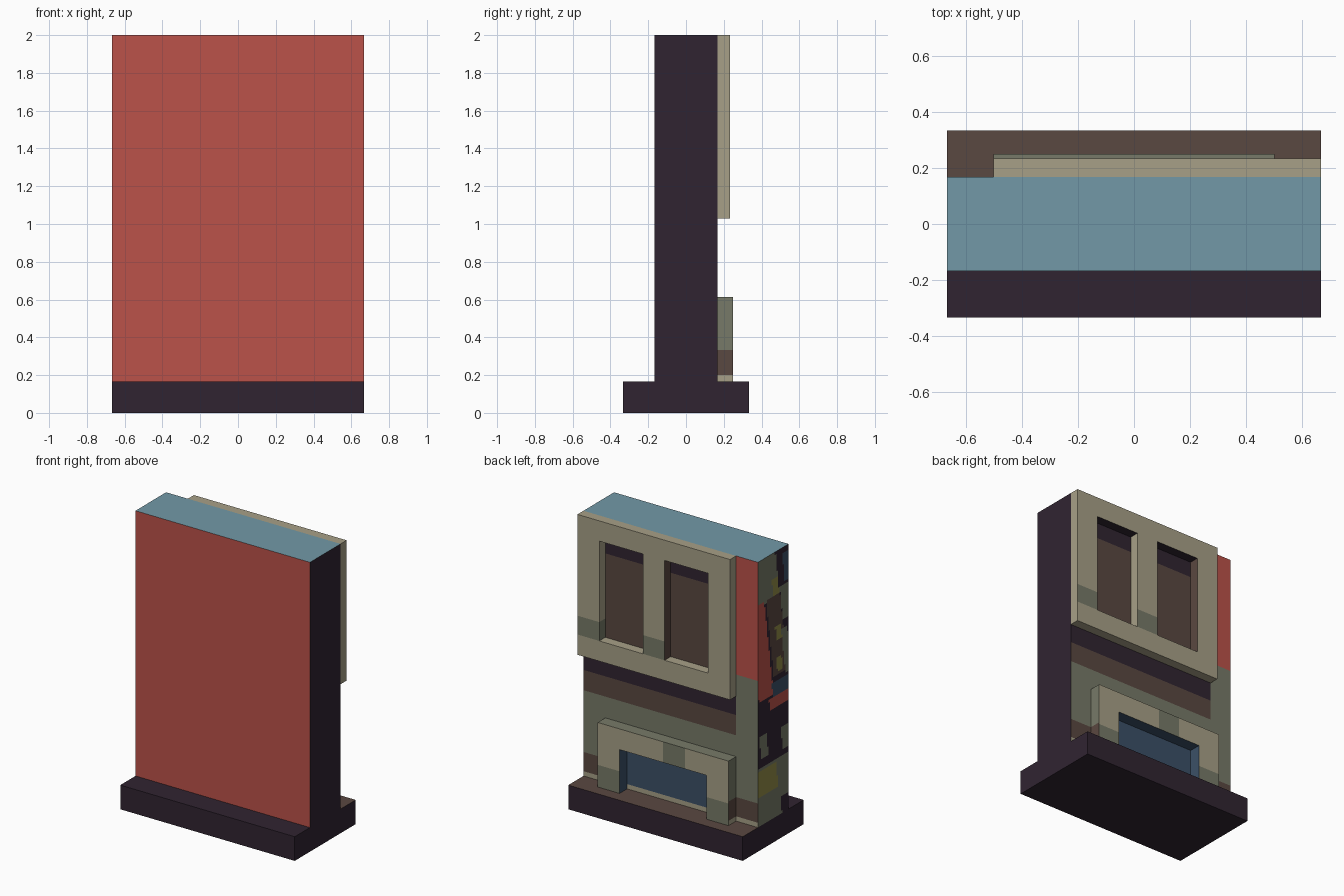
import bpy, bmesh

if "Cube" in bpy.data.objects:
    bpy.data.objects.remove(bpy.data.objects["Cube"])

# ---- materials -------------------------------------------------------------
def lin(c):
    c /= 255
    return c / 12.92 if c <= 0.04045 else ((c + 0.055) / 1.055) ** 2.4

PALETTE = {
    "brick_red": (187, 82, 74), "dark_plum": (48, 36, 49), "slate_blue": (114, 153, 167),
    "cream_stone": (167, 160, 135), "grey_green": (119, 122, 104), "brown": (90, 72, 65),
    "deep_blue": (59, 80, 103), "olive_yellow": (146, 140, 72),
}
MATS, INDEX = [], {}
for name, rgb in PALETTE.items():
    m = bpy.data.materials.new(name)
    m.diffuse_color = (*[lin(c) for c in rgb], 1)
    m.use_nodes = True
    m.node_tree.nodes["Principled BSDF"].inputs["Base Color"].default_value = m.diffuse_color
    INDEX[name] = len(MATS)
    MATS.append(m)

def finish(bm, name, rule):
    """Colour each face by the rule(centre, normal) and make the object."""
    bmesh.ops.remove_doubles(bm, verts=bm.verts, dist=1e-5)
    bm.normal_update()
    for f in bm.faces:
        f.material_index = INDEX[rule(f.calc_center_median(), f.normal)]
    me = bpy.data.meshes.new(name)
    bm.to_mesh(me)
    bm.free()
    for m in MATS:
        me.materials.append(m)
    ob = bpy.data.objects.new(name, me)
    bpy.context.collection.objects.link(ob)

def blocks(name, xs, ys, zs, rule, hole=lambda x, z: False, skip=()):
    """Solid cut along the given lines, with holes running through in y."""
    ax = (xs, ys, zs)
    n = [len(a) - 1 for a in ax]

    def solid(c):
        if any(c[k] < 0 or c[k] >= n[k] for k in range(3)):
            return False
        return not hole((xs[c[0]] + xs[c[0] + 1]) / 2, (zs[c[2]] + zs[c[2] + 1]) / 2)

    bm = bmesh.new()
    for i in range(n[0]):
        for j in range(n[1]):
            for k in range(n[2]):
                c = (i, j, k)
                if not solid(c):
                    continue
                for a in range(3):
                    for d in (0, 1):
                        nb = list(c)
                        nb[a] += 2 * d - 1
                        if solid(nb) or (a, d) in skip:
                            continue
                        b, e = (a + 1) % 3, (a + 2) % 3
                        quad = [(0, 0), (1, 0), (1, 1), (0, 1)]
                        vs = []
                        for p, q in (quad if d else quad[::-1]):
                            o = [0, 0, 0]
                            o[a], o[b], o[e] = d, p, q
                            vs.append(bm.verts.new([ax[t][c[t] + o[t]] for t in range(3)]))
                        bm.faces.new(vs)
    finish(bm, name, rule)

W, T, S = 0.667, 0.167, 0.333      # half width, half wall thickness, half base depth

# ---- base, brown pavement at the back --------------------------------------
blocks("base", [-W, W], [-S, T, S], [0, T],
       lambda c, n: "brown" if n.z > .5 and c.y > T else "dark_plum")

# ---- main wall --------------------------------------------------------------
def wall_rule(c, n):
    if n.z > .5:
        return "slate_blue"
    if n.y < -.5:
        return "brick_red"
    if n.y < .5:
        return "dark_plum"
    if c.z < .2:
        return "cream_stone"
    if abs(c.x) < S and c.z < .47:
        return "deep_blue"
    if c.z < .333:
        return "brown"
    if c.x < -.5:
        return "brick_red" if c.z > 1.18 else "grey_green"
    if c.z < .76:
        return "grey_green"
    return "dark_plum" if c.z > 1.75 or .9 < c.z < 1.1 else "brown"

blocks("wall", [-W, -.5, -S, S, W], [-T, T],
       [T, .2, .333, .47, .76, .9, 1.1, 1.18, 1.75, 2], wall_rule, skip=[(0, 0)])

# ---- upper window surround --------------------------------------------------
def in_window(x, z):
    return 1.17 < z < 1.86 and (T < x < .5 or -S < x < 0)

def frame_rule(c, n):
    if n.z < -.5 and c.z > 1.5:
        return "dark_plum"                       # window heads
    if abs(n.x) > .5 and -.4 < c.x < .1:
        return "brown"                           # second window reveals
    if 1.17 < c.z < 1.3 and c.x >= 0 and n.x < .5 and abs(n.z) < .5:
        return "grey_green"
    return "cream_stone"

blocks("window_surround", [-.5, -S, 0, T, .5, W], [T, .233],
       [1.03, 1.17, 1.3, 1.86, 2], frame_rule, in_window)

# ---- lower doorway surround -------------------------------------------------
def surround_rule(c, n):
    if n.z > .5:
        return "grey_green"
    if abs(n.x) > .5 and abs(c.x) > .4:
        return "cream_stone" if c.z < .2 else "brown" if c.z < .333 else "grey_green"
    if n.y > .5:
        return "grey_green" if c.z < .32 or -T < c.x < 0 else "cream_stone"
    return "deep_blue"

blocks("lower_surround", [-.5, -S, -T, 0, S, .5], [T, .25], [T, .2, .32, .333, .47, .613],
       surround_rule, lambda x, z: abs(x) < S and z < .47)

# ---- painted left end: slanted patches (u from back to front, z, half sizes) --
PATCHES = [
    (.15, 1.85, .22, .16, "grey_green"), (.5, 1.85, .13, .15, "grey_green"),
    (.95, 1.86, .12, .10, "deep_blue"), (.9, 1.62, .14, .12, "grey_green"),
    (.12, 1.37, .24, .34, "brick_red"), (.62, 1.42, .22, .28, "brown"),
    (.57, 1.77, .09, .06, "olive_yellow"), (.68, 1.43, .09, .05, "olive_yellow"),
    (.7, 1.21, .09, .05, "olive_yellow"), (.93, 1.28, .10, .16, "grey_green"),
    (.75, 1.06, .27, .05, "deep_blue"), (.7, .97, .32, .04, "brick_red"),
    (.2, .70, .12, .08, "grey_green"), (.9, .68, .12, .08, "grey_green"),
    (.5, .42, .6, .14, "grey_green"), (.3, .46, .32, .09, "olive_yellow"),
    (.35, .24, .4, .07, "grey_green"),
]

def mural_rule(c, n):
    u, found = (T - c.y) / (2 * T), "dark_plum"
    for pu, pz, hu, hz, col in PATCHES:
        slant = .45 * (pz - c.z)
        if abs(u - pu - slant) < hu and abs(c.z - pz) < hz:
            found = col
    return found

bm = bmesh.new()
NU, NZ = 20, 92
grid = [[bm.verts.new((-W, T - 2 * T * i / NU, T + (2 - T) * k / NZ))
         for k in range(NZ + 1)] for i in range(NU + 1)]
for i in range(NU):
    for k in range(NZ):
        bm.faces.new((grid[i][k], grid[i][k + 1], grid[i + 1][k + 1], grid[i + 1][k]))
bm.normal_update()
if bm.faces[:][0].normal.x > 0:
    bmesh.ops.reverse_faces(bm, faces=bm.faces[:])
finish(bm, "painted_end", mural_rule)
